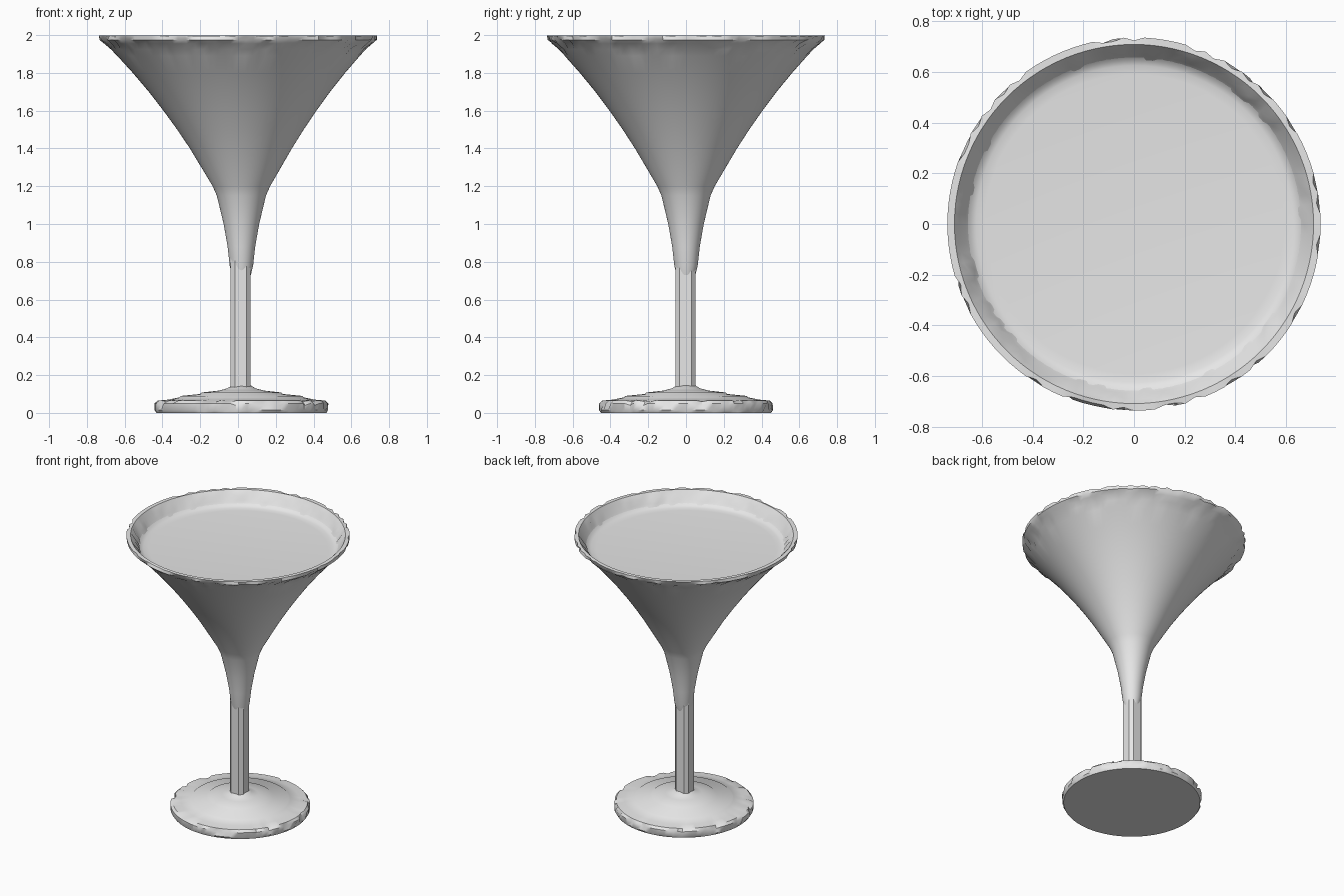
import bpy, bmesh, math, random

random.seed(4)
cube = bpy.data.objects.get("Cube")
if cube:
    bpy.data.objects.remove(cube, do_unlink=True)

grey = bpy.data.materials.new("plain_grey")
grey.use_nodes = True
grey.diffuse_color = (0.8, 0.8, 0.8, 1)
grey.node_tree.nodes["Principled BSDF"].inputs["Base Color"].default_value = (0.8, 0.8, 0.8, 1)


def lean(z):
    """Sideways offset of the axis: the lower parts sit a little to the left."""
    return 0.018 * min(1, max(0, (2 - z) / 0.7))


def finish(name, bm, angle=35):
    bmesh.ops.recalc_face_normals(bm, faces=bm.faces)
    mesh = bpy.data.meshes.new(name)
    bm.to_mesh(mesh)
    bm.free()
    obj = bpy.data.objects.new(name, mesh)
    bpy.context.collection.objects.link(obj)
    mesh.materials.append(grey)
    bpy.ops.object.select_all(action='DESELECT')
    obj.select_set(True)
    bpy.context.view_layer.objects.active = obj
    bpy.ops.object.shade_smooth_by_angle(angle=math.radians(angle))
    return obj


def lathe(name, profile, sides=96, chips=None):
    """Spin (radius, height) points; chips maps a point index to
    (chance, inward push, downward push) for a worn edge."""
    chips = chips or {}
    bm = bmesh.new()
    rings = []
    for i, (r, z) in enumerate(profile):
        if r == 0:
            rings.append([bm.verts.new((lean(z), 0, z))])
            continue
        chance, push, drop = chips.get(i, (0, 0, 0))
        ring = []
        for k in range(sides):
            a = math.tau * k / sides
            hit = random.random() < chance
            rr, zz = (r - push, z - drop) if hit else (r, z)
            ring.append(bm.verts.new((lean(z) + rr * math.cos(a), rr * math.sin(a), zz)))
        rings.append(ring)
    for low, high in zip(rings, rings[1:]):
        for k in range(sides):
            n = (k + 1) % sides
            loop = [low[k % len(low)], low[n % len(low)], high[n % len(high)], high[k % len(high)]]
            bm.faces.new(list(dict.fromkeys(loop)))
    return finish(name, bm)


# Foot: flat disc with a worn edge and low terraces rising to the stem
lathe("foot", [(0, 0), (0.45, 0), (0.46, 0.015), (0.46, 0.05), (0.445, 0.065),
               (0.39, 0.07), (0.33, 0.082), (0.32, 0.09), (0.22, 0.1), (0.21, 0.108),
               (0.12, 0.118), (0.075, 0.13), (0.05, 0.145), (0, 0.145)],
      chips={3: (0.3, 0.012, 0.01), 4: (0.25, 0.012, 0.006), 2: (0.15, 0.01, 0)})

# Stem: square bar with wide chamfers
bm = bmesh.new()
wide, flat = 0.053, 0.031
corners = [(wide, -flat), (wide, flat), (flat, wide), (-flat, wide),
           (-wide, flat), (-wide, -flat), (-flat, -wide), (flat, -wide)]
base = bm.faces.new([bm.verts.new((x + 0.014, y - 0.003, 0.1)) for x, y in corners])
top = bmesh.ops.extrude_face_region(bm, geom=[base])["geom"]
bmesh.ops.translate(bm, vec=(0, 0, 0.72), verts=[v for v in top if isinstance(v, bmesh.types.BMVert)])
finish("stem", bm, 20)

# Bowl: flared outer wall, chipped rim and short inner wall
lathe("bowl", [(0.05, 0.73), (0.062, 0.78), (0.073, 0.88), (0.094, 1.0), (0.13, 1.15),
               (0.152, 1.2), (0.27, 1.4), (0.335, 1.5), (0.405, 1.6), (0.48, 1.7),
               (0.562, 1.8), (0.642, 1.89), (0.675, 1.925), (0.71, 1.955), (0.734, 1.975),
               (0.736, 1.998), (0.708, 1.998), (0.69, 1.97), (0.667, 1.935),
               (0.645, 1.905), (0.61, 1.87)],
      sides=112,
      chips={12: (0.2, 0.012, 0), 13: (0.3, 0.016, 0), 14: (0.25, 0.012, 0),
             15: (0.25, 0.012, 0.004), 17: (0.2, 0.014, 0.004), 18: (0.2, 0.012, 0)})

# Drink: level surface that curls up to meet the wall
lathe("drink", [(0, 1.9), (0.59, 1.9), (0.625, 1.903), (0.645, 1.91), (0.66, 1.924)])
